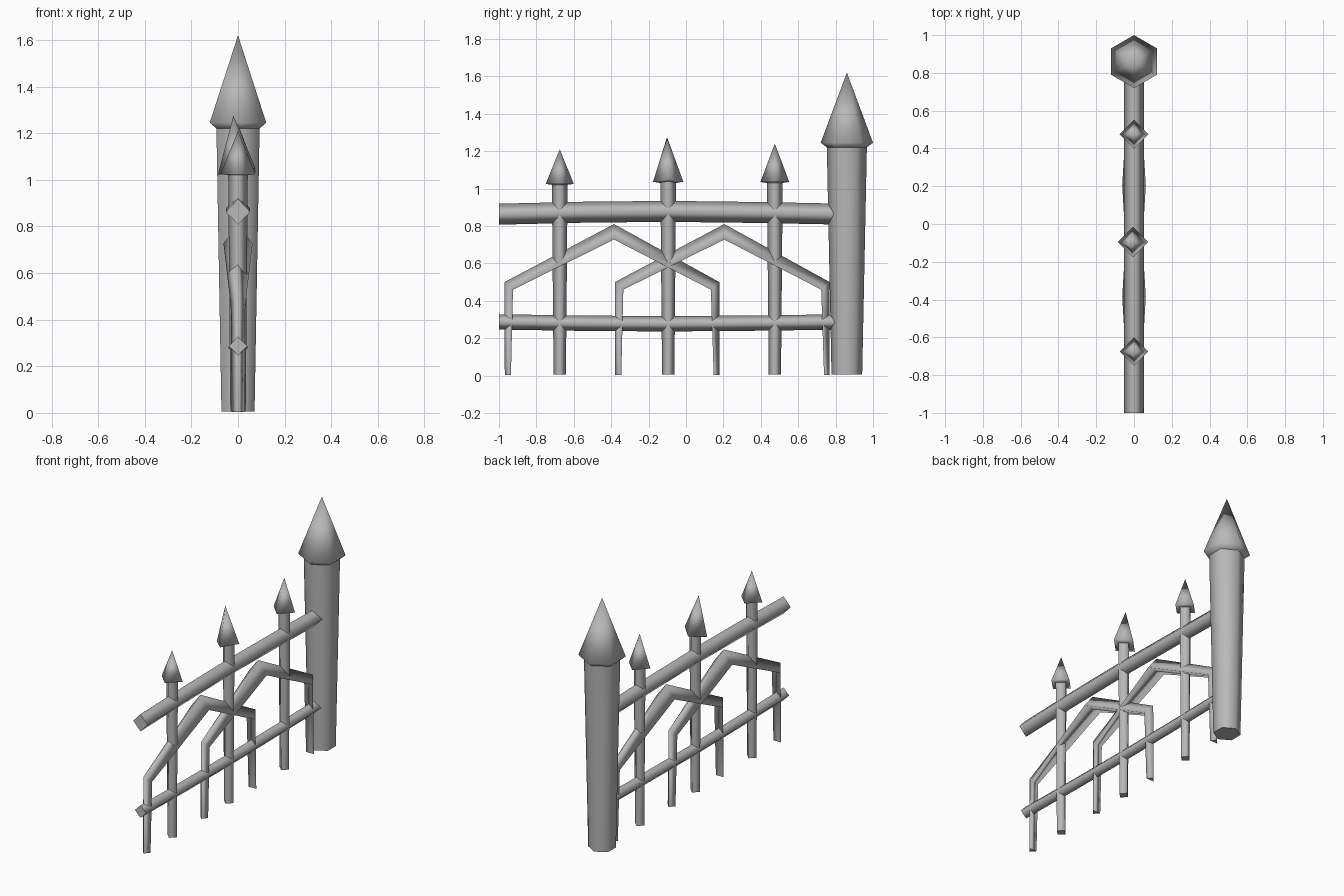
import bpy, bmesh
from math import sin, cos, pi
from mathutils import Vector

cube = bpy.data.objects.get("Cube")
if cube:
    bpy.data.objects.remove(cube, do_unlink=True)

iron = bpy.data.materials.new("grey_iron")
iron.use_nodes = True
GREY = (0.48, 0.48, 0.48, 1)
iron.diffuse_color = GREY
bsdf = iron.node_tree.nodes["Principled BSDF"]
bsdf.inputs["Base Color"].default_value = GREY
bsdf.inputs["Roughness"].default_value = 0.8


def loft(name, rings, sides=4, sharp_ring=None):
    """Skin rings of (centre, half width in x, half vector in the yz plane)."""
    bm = bmesh.new()
    loops = []
    for centre, half_x, (dy, dz) in rings:
        angles = [pi / 2 + 2 * pi * k / sides for k in range(sides)]
        loops.append([bm.verts.new(Vector(centre) + Vector(
            (half_x * cos(a), dy * sin(a), dz * sin(a)))) for a in angles])
    for low, high in zip(loops, loops[1:]):
        for k in range(sides):
            n = (k + 1) % sides
            bm.faces.new((low[k], low[n], high[n], high[k])).smooth = True
    caps = [bm.faces.new(loops[0][::-1])]
    if rings[-1][1] > 0.001:
        caps.append(bm.faces.new(loops[-1]))
    for cap in caps:
        for edge in cap.edges:
            edge.smooth = False
    # crisp crease where a shaft meets its head
    if sharp_ring:
        ring = loops[sharp_ring]
        for k in range(sides):
            bm.edges.get((ring[k - 1], ring[k])).smooth = False
    bmesh.ops.remove_doubles(bm, verts=bm.verts, dist=0.0005)
    bmesh.ops.recalc_face_normals(bm, faces=bm.faces)
    mesh = bpy.data.meshes.new(name)
    bm.to_mesh(mesh)
    bm.free()
    mesh.materials.append(iron)
    obj = bpy.data.objects.new(name, mesh)
    bpy.context.collection.objects.link(obj)
    return obj


def upright(x, y, z, r):
    """Horizontal ring for posts and pickets."""
    return ((x, y, z), r, (r, 0))


# Gate post with its pointed cap
POST_Y = 0.86
loft("gate_post", [upright(0, POST_Y, z, r) for z, r in
                   ((0.005, 0.082), (1.22, 0.107), (1.245, 0.14), (1.62, 0))],
     sides=6, sharp_ring=1)

# Spear-topped pickets; the middle one leans slightly
for name, y, eave, tip, wide, lean in (
        ("front_picket", -0.675, 1.02, 1.21, 0.075, 0),
        ("middle_picket", -0.095, 1.032, 1.275, 0.081, 0.02),
        ("rear_picket", 0.475, 1.03, 1.24, 0.077, 0)):
    picket = loft(name, [upright(0, y, 0.005, 0.033),
                         upright(0, y, eave, 0.042),
                         upright(-lean / 4, y, eave + 0.005, wide),
                         upright(-lean, y - lean / 3, tip, 0)], sharp_ring=1)
    if lean:
        # tip the spear's rim with the lean
        for v in picket.data.vertices:
            if eave - 0.01 < v.co.z < tip - 0.05:
                v.co.z += 0.16 * v.co.x

# Rails, one bowed up and one sagging
for name, z, half_x, half_z, bow in (
        ("top_rail", 0.863, 0.052, 0.056, 0.015),
        ("bottom_rail", 0.287, 0.04, 0.041, -0.01)):
    loft(name, [((0, y, z + lift), half_x, (0, half_z)) for y, lift in
                ((-1, 0), (-0.55, bow * 0.7), (-0.1, bow),
                 (0.4, bow * 0.6), (0.84, 0))])

# Overlapping pointed arches: three-sided bars with the ridge outward
for name, y in (("front_arch", -0.385), ("rear_arch", 0.205)):
    loft(name, [((0, y - 0.562, 0.003), 0.032, (-0.022, 0)),
                ((0, y - 0.555, 0.473), 0.036, (-0.03, 0.027)),
                ((0, y, 0.755), 0.072, (0, 0.055)),
                ((0, y + 0.533, 0.473), 0.036, (0.03, 0.027)),
                ((0, y + 0.543, 0.003), 0.032, (0.02, 0))], sides=3)
